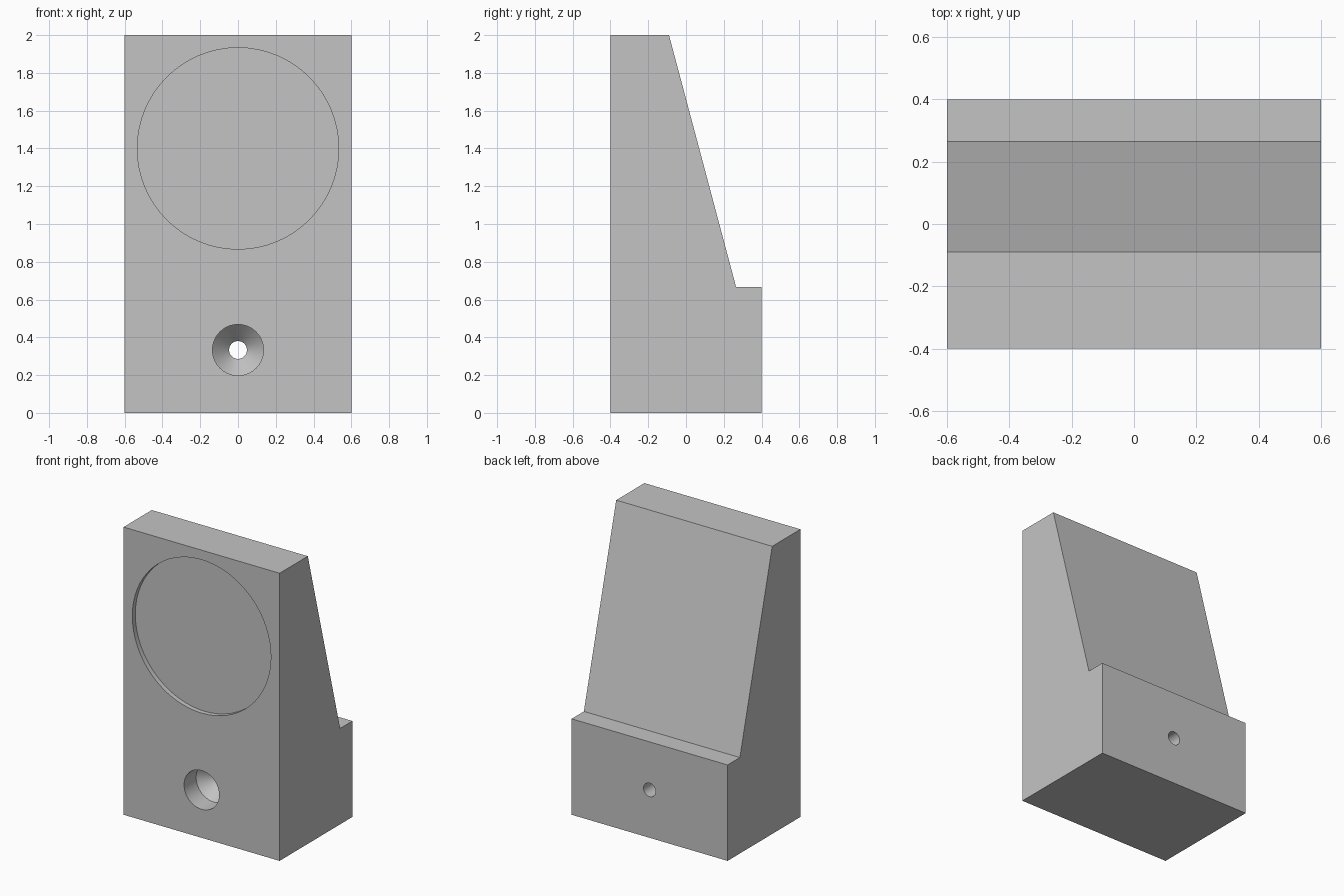
import bpy
import bmesh
import math
from mathutils import Matrix

cube = bpy.data.objects.get("Cube")
if cube:
    bpy.data.objects.remove(cube, do_unlink=True)

grey = bpy.data.materials.new("plain grey")
grey.use_nodes = True
colour = (0.55, 0.55, 0.55, 1)
grey.diffuse_color = colour
grey.node_tree.nodes["Principled BSDF"].inputs["Base Color"].default_value = colour

WIDTH, FRONT, BACK = 1.2, -0.4, 0.4
HOLE_Z = 0.333


def make_object(name, bm):
    bmesh.ops.recalc_face_normals(bm, faces=bm.faces)
    mesh = bpy.data.meshes.new(name)
    bm.to_mesh(mesh)
    bm.free()
    mesh.materials.append(grey)
    obj = bpy.data.objects.new(name, mesh)
    bpy.context.collection.objects.link(obj)
    return obj


def turned_cutter(name, z, rings, sides=64):
    """Closed solid turned about a front-to-back axis; rings are (y, radius)."""
    bm = bmesh.new()
    loops = []
    for y, r in rings:
        angles = [2 * math.pi * i / sides for i in range(sides)]
        loops.append([bm.verts.new((r * math.cos(a), y, z + r * math.sin(a))) for a in angles])
    for a, b in zip(loops, loops[1:]):
        for i in range(sides):
            j = (i + 1) % sides
            bm.faces.new((a[i], a[j], b[j], b[i]))
    bm.faces.new(loops[0])
    bm.faces.new(loops[-1])
    obj = make_object(name, bm)
    obj.hide_render = True
    return obj


# Body: side profile extruded across the width
profile = [(FRONT, 0), (BACK, 0), (BACK, 0.667), (0.265, 0.667), (-0.09, 2), (FRONT, 2)]
bm = bmesh.new()
face = bm.faces.new([bm.verts.new((-WIDTH / 2, y, z)) for y, z in profile])
side = bmesh.ops.extrude_face_region(bm, geom=[face])
verts = [v for v in side["geom"] if isinstance(v, bmesh.types.BMVert)]
bmesh.ops.translate(bm, vec=(WIDTH, 0, 0), verts=verts)
body = make_object("wedge_body", bm)

# Shallow round recess, and a stepped screw hole with a conical seat
cutters = [
    turned_cutter("recess_cutter", 1.4, [(FRONT - 0.1, 0.533), (FRONT + 0.033, 0.533)]),
    turned_cutter("screw_hole_cutter", HOLE_Z, [
        (FRONT - 0.1, 0.135), (FRONT + 0.133, 0.135),
        (FRONT + 0.225, 0.047), (BACK + 0.1, 0.047)]),
]
bpy.context.view_layer.objects.active = body
for cutter in cutters:
    mod = body.modifiers.new(cutter.name, 'BOOLEAN')
    mod.operation = 'DIFFERENCE'
    mod.solver = 'EXACT'
    mod.object = cutter
    bpy.ops.object.modifier_apply(modifier=mod.name)
    bpy.data.objects.remove(cutter, do_unlink=True)

# Smooth round walls, sharp edges elsewhere
bpy.ops.object.select_all(action='DESELECT')
body.select_set(True)
bpy.ops.object.shade_smooth_by_angle(angle=math.radians(25))
